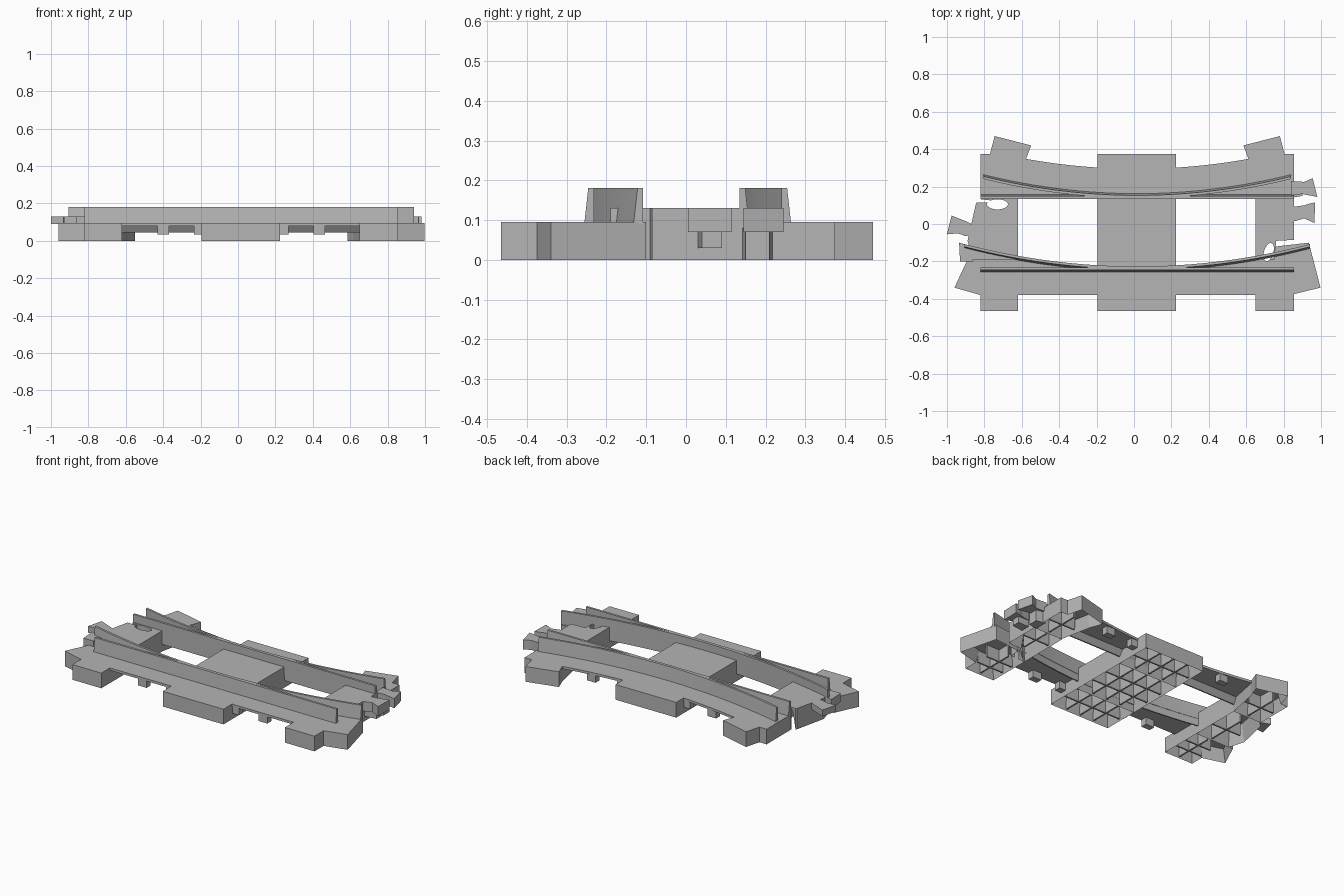
import bpy, bmesh, math

if "Cube" in bpy.data.objects:
    bpy.data.objects.remove(bpy.data.objects["Cube"])

grey = bpy.data.materials.new("mid_grey")
grey.use_nodes = True
COLOUR = (0.46, 0.46, 0.46, 1)
grey.diffuse_color = COLOUR
grey.node_tree.nodes["Principled BSDF"].inputs["Base Color"].default_value = COLOUR

MID = 0.0175       # the sleepers and rails are symmetric about this x
BASE = 0.095       # top of the outer base
DECK = 0.13        # top of the decks between the rails
RAIL = 0.18        # top of the rails
WALL = 0.015


def mirror(points):
    return [(2 * MID - x, y) for x, y in reversed(points)]


def finish(name, bm):
    bmesh.ops.recalc_face_normals(bm, faces=bm.faces)
    mesh = bpy.data.meshes.new(name)
    bm.to_mesh(mesh)
    bm.free()
    mesh.materials.append(grey)
    obj = bpy.data.objects.new(name, mesh)
    bpy.context.collection.objects.link(obj)
    return obj


def slab(name, outline, z0, z1, hollow=False):
    """Extruded outline, optionally hollowed out from below."""
    bm = bmesh.new()
    bottom = bm.faces.new([bm.verts.new((x, y, z0)) for x, y in outline])
    up = bmesh.ops.extrude_face_region(bm, geom=[bottom], use_keep_orig=True)
    for v in [g for g in up["geom"] if isinstance(g, bmesh.types.BMVert)]:
        v.co.z = z1
    bmesh.ops.recalc_face_normals(bm, faces=bm.faces)
    if hollow:
        bmesh.ops.inset_region(bm, faces=[bottom], thickness=WALL, use_even_offset=True)
        for v in bottom.verts:
            v.co.z = z1 - WALL
    return finish(name, bm)


def box(name, x0, x1, y0, y1, z0, z1, hollow=False):
    return slab(name, [(x0, y0), (x1, y0), (x1, y1), (x0, y1)], z0, z1, hollow)


def ribs(name, x0, x1, y0, y1, nx, ny, top):
    """Grid of thin stiffening ribs under a block."""
    t = 0.005
    for i in range(1, nx):
        x = x0 + (x1 - x0) * i / nx
        box(name + "_long_rib", x - t, x + t, y0, y1, 0.005, top)
    for i in range(1, ny):
        y = y0 + (y1 - y0) * i / ny
        box(name + "_cross_rib", x0, x1, y - t, y + t, 0.005, top)


def sweep(name, path, profile, x0, x1, steps=32):
    """Sweeps a y-z profile along y = path(x)."""
    bm = bmesh.new()
    rings = []
    for i in range(steps + 1):
        x = x0 + (x1 - x0) * i / steps
        rings.append([bm.verts.new((x, path(x) + y, z)) for y, z in profile])
    n = len(profile)
    for a, b in zip(rings, rings[1:]):
        for k in range(n):
            bm.faces.new((a[k], a[(k + 1) % n], b[(k + 1) % n], b[k]))
    bm.faces.new(rings[0])
    bm.faces.new(rings[-1])
    return finish(name, bm)


def cut_hole(obj, x, y, rx, ry, turn=0):
    """Cuts an oval hole straight through a part."""
    oval = []
    for i in range(24):
        a = math.tau * i / 24
        u, v = rx * math.cos(a), ry * math.sin(a)
        oval.append((x + u * math.cos(turn) - v * math.sin(turn),
                     y + u * math.sin(turn) + v * math.cos(turn)))
    cutter = slab("cutter", oval, -0.1, 0.3)
    cutter.hide_render = True
    mod = obj.modifiers.new("hole", "BOOLEAN")
    mod.operation, mod.object, mod.solver = "DIFFERENCE", cutter, "EXACT"
    bpy.context.view_layer.objects.active = obj
    bpy.ops.object.modifier_apply(modifier=mod.name)
    bpy.data.objects.remove(cutter)


def front_curve(x):
    return -0.235 + 0.14 * (x - MID) ** 2


def back_curve(x):
    return 0.147 + 0.15 * (x - MID) ** 2


def back_edge(x):
    return 0.295 + 0.15 * (x - MID) ** 2


# Corner blocks at the four ends
slab("front_corner_right", [(-0.82, -0.465), (-0.62, -0.465), (-0.62, -0.19), (-0.89, -0.19),
                            (-0.96, -0.34), (-0.82, -0.38)], 0, BASE, True)
front_left = slab("front_corner_left", [(0.65, -0.465), (0.855, -0.465), (0.855, -0.375),
                                        (0.997, -0.34), (0.935, -0.1), (0.76, -0.12),
                                        (0.65, -0.19)], 0, BASE, True)
cut_hole(front_left, 0.72, -0.15, 0.025, 0.05, -0.3)
back_corner = [(-0.82, 0.14), (-0.62, 0.14), (-0.58, 0.34), (-0.55, 0.42),
               (-0.745, 0.47), (-0.77, 0.375), (-0.82, 0.375)]
for side, outline in (("right", back_corner), ("left", mirror(back_corner))):
    slab("back_corner_" + side, outline, 0, BASE, True)
for side, x0, x1 in (("right", -0.81, -0.63), ("left", 0.66, 0.845)):
    ribs("front_corner_" + side, x0, x1, -0.455, -0.21, 2, 3, BASE - 0.01)
    ribs("back_corner_" + side, x0, x1, 0.15, 0.37, 2, 2, BASE - 0.01)

# Middle sleeper: low outer blocks and a raised deck between the rails
for part, y0, y1 in (("front", -0.465, -0.235), ("back", 0.14, 0.375)):
    box("middle_sleeper_" + part, -0.195, 0.225, y0, y1, 0, BASE, True)
    ribs("middle_sleeper_" + part, -0.185, 0.215, y0 + 0.01, y1 - 0.01, 4, 2, BASE - 0.01)
box("middle_deck", -0.195, 0.225, -0.235, 0.14, 0, DECK, True)
ribs("middle_deck", -0.185, 0.215, -0.225, 0.13, 4, 3, DECK - 0.01)

# End decks between the rails
right_deck = slab("end_deck_right", [(-0.62, -0.19), (-0.62, 0.14), (-0.81, 0.14), (-0.845, 0.11),
                                     (-0.89, -0.09), (-0.86, -0.19)], 0, DECK, True)
cut_hole(right_deck, -0.73, 0.105, 0.056, 0.027)
cut_hole(right_deck, -0.81, 0.122, 0.05, 0.008)
left_deck = slab("end_deck_left", [(0.65, -0.19), (0.75, -0.19), (0.76, -0.09), (0.855, -0.085),
                                   (0.855, 0.14), (0.65, 0.14)], 0, DECK, True)
cut_hole(left_deck, 0.72, -0.15, 0.025, 0.05, -0.3)
ribs("end_deck_right", -0.83, -0.63, -0.18, 0.07, 2, 2, DECK - 0.01)
ribs("end_deck_left", 0.66, 0.845, -0.07, 0.13, 2, 2, DECK - 0.01)

# Coupling tongues and hooks
slab("tongue_right", [(-0.87, 0.0), (-0.9, 0.015), (-0.975, 0.045), (-1.0, -0.055),
                      (-0.94, -0.05), (-0.9, -0.065), (-0.88, -0.06)], 0.09, DECK)
slab("rail_tab_right", [(-0.93, -0.2), (-0.86, -0.2), (-0.86, -0.12), (-0.935, -0.1)], BASE - 0.02, DECK)
slab("inner_hook_left", [(0.84, 0.015), (0.86, 0.015), (0.91, 0.03), (0.965, 0.005), (0.968, 0.115),
                         (0.94, 0.11), (0.91, 0.1), (0.84, 0.09)], 0.07, DECK)
slab("inner_hook_foot", [(0.85, 0.03), (0.93, 0.04), (0.93, 0.09), (0.85, 0.09)], 0.03, 0.08)
slab("outer_hook_left", [(0.84, 0.155), (0.9, 0.16), (0.98, 0.145), (0.955, 0.245),
                         (0.91, 0.225), (0.84, 0.23)], 0.07, DECK)
slab("outer_hook_foot", [(0.84, 0.14), (0.9, 0.15), (0.9, 0.21), (0.84, 0.22)], 0, 0.08)

# Thin base strips under the rails
xs = [MID - 0.64 + 1.28 * i / 24 for i in range(25)]
slab("front_base_strip", [(xs[0], -0.38), (xs[-1], -0.38)]
     + [(x, front_curve(x)) for x in reversed(xs)], 0.08, BASE)
slab("back_base_strip", [(xs[0], 0.135), (xs[-1], 0.135)]
     + [(x, back_edge(x)) for x in reversed(xs)], 0.08, BASE)

# Shallow sloped lips below the strips at the window edges, and hanging pegs
lip = [(-0.03, 0.085), (-0.002, 0.045), (0.006, 0.045), (0.006, BASE)]
sweep("front_inner_lip", front_curve, lip, xs[0], xs[-1])
sweep("back_inner_lip", lambda x: 0.142, [(-y, z) for y, z in lip], xs[0], xs[-1], 1)
for x0, x1 in ((-0.43, -0.37), (-0.235, -0.195), (0.225, 0.27), (0.405, 0.465)):
    box("front_peg", x0, x1, -0.375, -0.335, 0.035, 0.085)
    y = back_edge((x0 + x1) / 2)
    box("back_peg", x0, x1, y - 0.045, y - 0.005, 0.035, 0.085)

# Straight and curved running rails
outer = [(-0.016, 0.09), (0.008, 0.09), (0.008, RAIL), (-0.006, RAIL)]
inner = [(-y, z) for y, z in outer]
sweep("front_straight_rail", lambda x: -0.24, outer, -0.82, 0.855, 1)
sweep("back_straight_rail", lambda x: 0.143, inner, -0.82, 0.855, 1)
for rail in (sweep("front_curved_rail", front_curve, outer, -0.905, 0.94),
             sweep("back_curved_rail", back_curve, inner, -0.805, 0.84)):
    bpy.ops.object.select_all(action="DESELECT")
    rail.select_set(True)
    bpy.context.view_layer.objects.active = rail
    bpy.ops.object.shade_smooth_by_angle(angle=math.radians(30))
